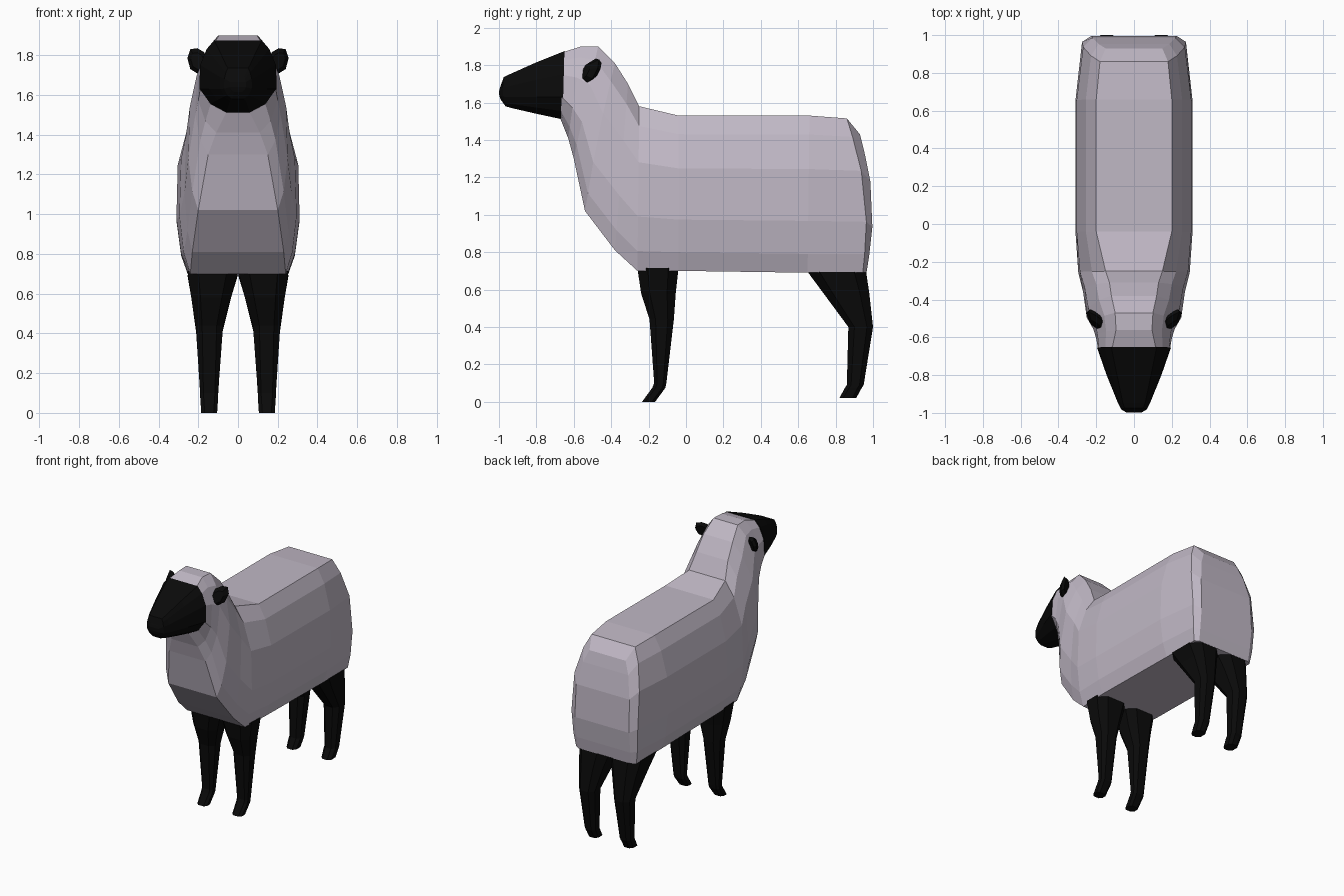
import bpy, bmesh
from mathutils import Vector
from math import sin, pi

if "Cube" in bpy.data.objects:
    bpy.data.objects.remove(bpy.data.objects["Cube"])


def material(name, rgb):
    m = bpy.data.materials.new(name)
    m.diffuse_color = (*rgb, 1)
    m.use_nodes = True
    m.node_tree.nodes["Principled BSDF"].inputs["Base Color"].default_value = m.diffuse_color
    return m


WOOL = material("pale wool", (0.53, 0.48, 0.56))
BLACK = material("black skin", (0.003, 0.003, 0.003))


def finish(bm, name, mat):
    bmesh.ops.recalc_face_normals(bm, faces=bm.faces)
    me = bpy.data.meshes.new(name)
    bm.to_mesh(me)
    bm.free()
    me.materials.append(mat)
    ob = bpy.data.objects.new(name, me)
    bpy.context.collection.objects.link(ob)
    return ob


# height fraction up a ring, blend from bottom to mid width, blend mid to top
LEVELS = [(0, 0, 0), (.12, .6, 0), (.33, 1, 0), (.66, 1, .06),
          (.88, 1, .5), (1, 1, 1)]


def loft_symmetric(name, rings, mat):
    """Each ring: bottom y,z, top y,z, bottom/mid/top half widths, bulge in y."""
    bm = bmesh.new()
    loops = []
    for yb, zb, yt, zt, wb, wm, wt, bulge in rings:
        right, left = [], []
        for t, a, b in LEVELS:
            w = wb + (wm - wb) * a + (wt - wm) * b
            y = yb + (yt - yb) * t + bulge * sin(pi * t)
            z = zb + (zt - zb) * t
            right.append(bm.verts.new((w, y, z)))
            left.append(bm.verts.new((-w, y, z)))
        loops.append(right + left[::-1])
    for p, q in zip(loops, loops[1:]):
        n = len(p)
        for i in range(n):
            j = (i + 1) % n
            bm.faces.new((p[i], p[j], q[j], q[i]))
    # close the ends with strips from side to side
    for c in (loops[0], loops[-1]):
        n = len(c)
        for i in range(n // 2 - 1):
            bm.faces.new((c[i], c[i + 1], c[n - 2 - i], c[n - 1 - i]))
    return finish(bm, name, mat)


# woolly body and neck, rump to face
loft_symmetric("wool_body", [
    (.965, .69, .93, 1.43, .22, .225, .15, .05),
    (.945, .69, .86, 1.515, .25, .275, .18, .055),
    (.65, .69, .66, 1.53, .25, .31, .20, 0),
    (-.04, .70, -.04, 1.53, .25, .31, .20, 0),
    (-.26, .70, -.25, 1.58, .24, .295, .15, 0),
    (-.38, .81, -.31, 1.70, .23, .27, .13, 0),
    (-.54, 1.02, -.38, 1.81, .20, .25, .12, -.01),
    (-.60, 1.30, -.47, 1.90, .15, .215, .10, 0),
    (-.63, 1.41, -.56, 1.90, .11, .20, .095, 0),
    (-.67, 1.51, -.655, 1.87, .06, .19, .115, 0),
], WOOL)

# bare black face tapering to the muzzle
loft_symmetric("face", [
    (-.66, 1.51, -.65, 1.875, .06, .195, .12, 0),
    (-.80, 1.54, -.80, 1.815, .05, .145, .09, 0),
    (-.93, 1.57, -.945, 1.75, .04, .09, .06, 0),
    (-.965, 1.58, -.975, 1.735, .03, .07, .05, -.01),
    (-.99, 1.615, -.99, 1.69, .02, .04, .03, -.01),
], BLACK)


def leg(name, side, rings):
    """Chamfered leg from rings: z, y front, y back, x inner, x outer."""
    bm = bmesh.new()
    loops = []
    for z, y0, y1, x0, x1 in rings:
        c = .25 * min(y1 - y0, x1 - x0)
        pts = [(x0 + c, y0), (x1 - c, y0), (x1, y0 + c), (x1, y1 - c),
               (x1 - c, y1), (x0 + c, y1), (x0, y1 - c), (x0, y0 + c)]
        loops.append([bm.verts.new((side * x, y, z)) for x, y in pts])
    for p, q in zip(loops, loops[1:]):
        for i in range(8):
            bm.faces.new((p[i], p[i - 1], q[i - 1], q[i]))
    bm.faces.new(loops[0])
    bm.faces.new(loops[-1])
    finish(bm, name, BLACK)


def ear(name, side):
    """Small slanted leaf, thinner at its rim than at its middle."""
    outline = [(.15, 1.77), (.17, 1.815), (.205, 1.835), (.24, 1.83),
               (.255, 1.785), (.24, 1.73), (.20, 1.705), (.165, 1.72)]
    bm = bmesh.new()
    centre = Vector((.205, 1.77))
    loops = []
    for off, scale in ((-.03, .65), (0, 1), (.025, .7)):
        loop = []
        for p in outline:
            x, z = centre + (Vector(p) - centre) * scale
            y = -.505 + .55 * (x - .205) + .35 * (z - 1.77) + off
            loop.append(bm.verts.new((side * x, y, z)))
        loops.append(loop)
    for p, q in zip(loops, loops[1:]):
        for i in range(len(p)):
            bm.faces.new((p[i], p[i - 1], q[i - 1], q[i]))
    bm.faces.new(loops[0])
    bm.faces.new(loops[-1])
    finish(bm, name, BLACK)


FRONT = [(.715, -.26, -.04, .0, .255), (.58, -.24, -.055, .035, .235),
         (.44, -.195, -.065, .075, .213), (.10, -.17, -.105, .10, .19),
         (.075, -.18, -.11, .10, .19), (0, -.235, -.165, .105, .185)]
HIND = [(.695, .65, .963, .0, .255), (.58, .735, .98, .035, .235),
        (.40, .868, 1.0, .08, .21), (.09, .86, .95, .10, .19),
        (.075, .85, .94, .10, .19), (.02, .82, .91, .105, .185)]

for side, word in ((1, "right"), (-1, "left")):
    leg("front_leg_" + word, side, FRONT)
    leg("hind_leg_" + word, side, HIND)
    ear("ear_" + word, side)
